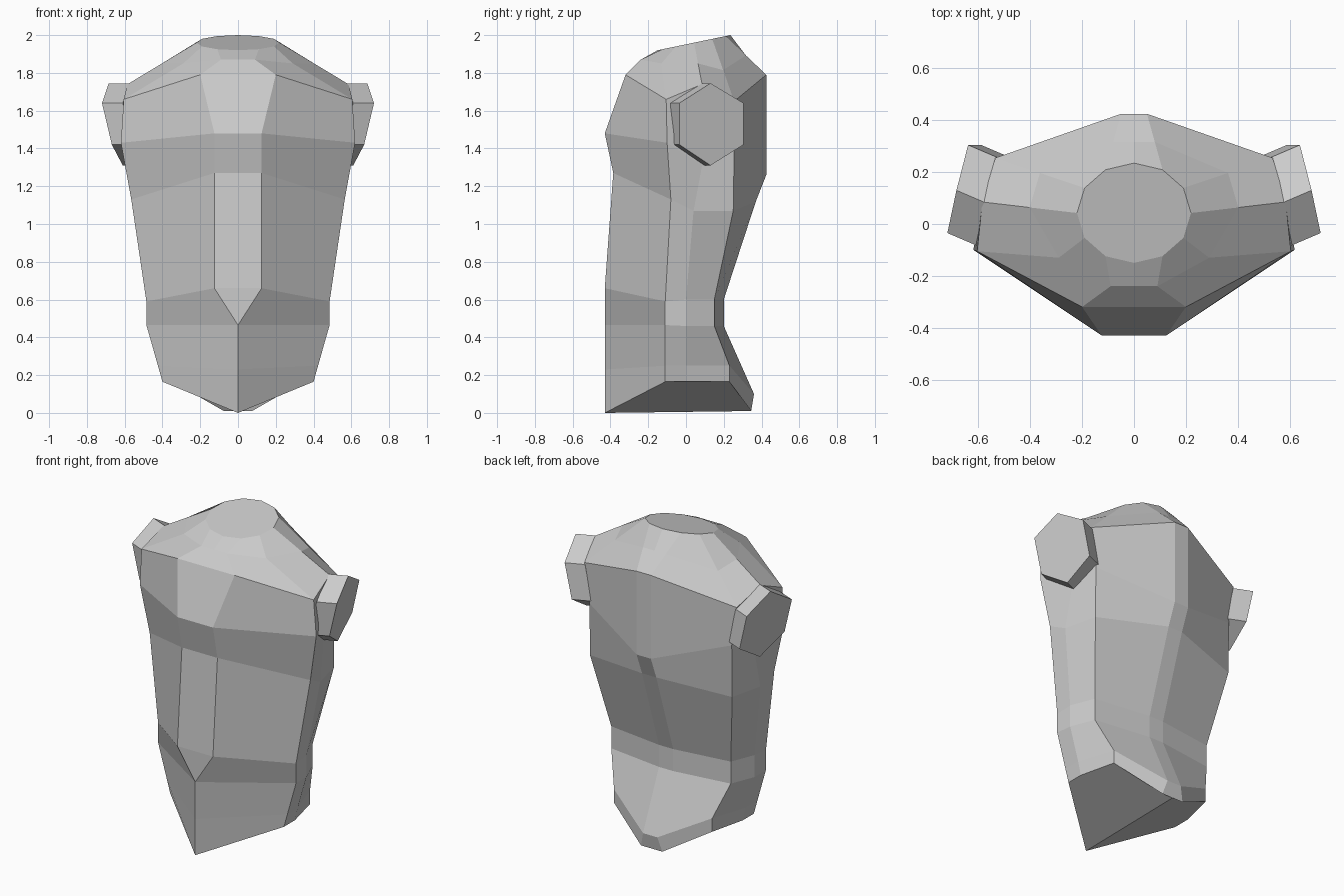
import bpy, bmesh
from math import sin, cos, radians
from mathutils import Vector

if "Cube" in bpy.data.objects:
    bpy.data.objects.remove(bpy.data.objects["Cube"])


def finish(bm, name):
    bmesh.ops.remove_doubles(bm, verts=bm.verts[:], dist=0.001)
    bmesh.ops.mirror(bm, geom=bm.verts[:] + bm.edges[:] + bm.faces[:],
                     axis='X', merge_dist=0.001)
    bmesh.ops.recalc_face_normals(bm, faces=bm.faces[:])
    mesh = bpy.data.meshes.new(name)
    bm.to_mesh(mesh)
    bm.free()
    obj = bpy.data.objects.new(name, mesh)
    bpy.context.collection.objects.link(obj)
    return obj


def loft(bm, columns, closed=False):
    """Skin neighbouring columns of points with quads."""
    grid = [[bm.verts.new(p) for p in col] for col in columns]
    pairs = list(zip(grid, grid[1:]))
    if closed:
        pairs.append((grid[-1], grid[0]))
    for a, b in pairs:
        for i in range(len(a) - 1):
            bm.faces.new((a[i], b[i], b[i + 1], a[i + 1]))
    return grid


def neck_point(step):
    """Corner of the tilted twelve-sided neck opening, from the front round."""
    a = radians(30 * step)
    y = 0.0425 - 0.1925 * cos(a)
    return (0.22 * sin(a), y, 1.92 + (y + 0.15) * 0.208)


# Vertical edge profiles of the right half, bottom to shoulder line
chest = [(0, -.43, 0), (0, -.43, .23), (0, -.43, .465), (.125, -.43, .66),
         (.125, -.385, 1.27), (.125, -.43, 1.48), (.2, -.32, 1.79), (.09, -.24, 1.87)]
side_front = [(.40, -.11, .165), (.424, -.11, .25), (.485, -.11, .465), (.485, -.11, .59),
              (.565, -.08, 1.13), (.62, -.10, 1.43), (.605, -.105, 1.66), (.29, -.13, 1.85)]
side_mid = [(.40, 0, .165), (.42, 0, .25), (.48, 0, .46), (.48, 0, .6),
            (.55, .04, 1.07), (.54, .085, 1.31), (.585, .085, 1.74)]
side_back = [(.345, .23, .165), (.345, .23, .25), (.42, .15, .46), (.42, .15, .6),
             (.50, .25, 1.07), (.50, .255, 1.40), (.535, .255, 1.65)]
spine = [(.075, .345, .01), (.05, .36, .10), (.05, .20, .46), (.05, .20, .6),
         (.05, .37, 1.12), (.05, .425, 1.26), (.05, .425, 1.79)]

# Close each profile at the neck
columns = []
for step, col in enumerate([chest, side_front, side_mid, side_back, spine], 1):
    top = neck_point(step)
    col = list(col)
    if len(col) == 7:
        col.append(tuple((Vector(col[-1]) + Vector(top)) / 2))
    columns.append(col + [top])
front_centre = [(0, y, z) for x, y, z in columns[0][:-1]] + [neck_point(0)]
back_centre = [(0, y, z) for x, y, z in columns[-1][:-1]] + [(0, .235, 2.0)]
columns = [front_centre] + columns + [back_centre]

# Torso
bm = bmesh.new()
grid = loft(bm, columns)
bm.faces.new([c[-1] for c in grid])
bm.faces.new([c[0] for c in grid[1:]])
finish(bm, "torso")

# Hexagonal arm sockets
outer = [(.72, -.035, 1.64), (.685, .13, 1.745), (.64, .305, 1.64),
         (.59, .305, 1.42), (.61, .13, 1.31), (.668, -.035, 1.42)]
bm = bmesh.new()
rings = loft(bm, [[p, Vector(p) + Vector((-.11, -.047, 0))] for p in outer], closed=True)
bm.faces.new([r[0] for r in rings])
bm.faces.new([r[1] for r in rings])
finish(bm, "arm_sockets")
